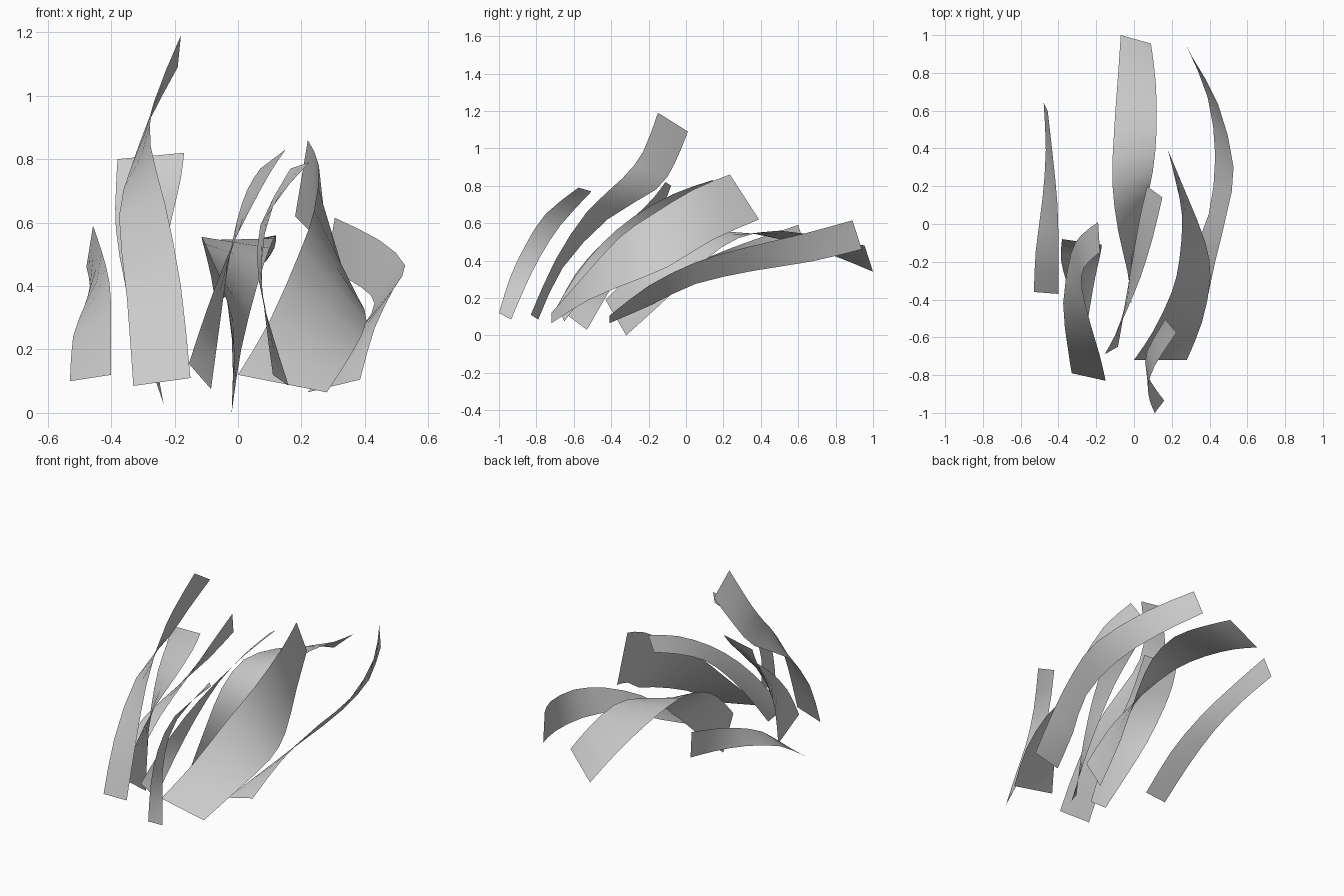
import bpy
import bmesh
from mathutils import Vector

STEPS_PER_SPAN = 2

default_cube = bpy.data.objects.get("Cube")
if default_cube:
    bpy.data.objects.remove(default_cube, do_unlink=True)

# One plain grey for every ribbon
grey = bpy.data.materials.new("light grey")
grey.use_nodes = True
grey_value = (.6, .6, .6, 1)
grey.diffuse_color = grey_value
grey.node_tree.nodes["Principled BSDF"].inputs["Base Color"].default_value = grey_value


def smooth_path(points):
    """Sample a smooth curve that passes through every control point."""
    points = [Vector(point) for point in points]
    before_first = points[0] * 2 - points[1]
    after_last = points[-1] * 2 - points[-2]
    padded = [before_first] + points + [after_last]
    path = []
    for before, start, end, after in zip(padded, padded[1:], padded[2:], padded[3:]):
        start_tangent = (end - before) / 2
        end_tangent = (after - start) / 2
        for step in range(STEPS_PER_SPAN):
            t = step / STEPS_PER_SPAN
            blend = t * t * (3 - 2 * t)
            path.append(start.lerp(end, blend)
                        + start_tangent * (t * (1 - t) ** 2)
                        - end_tangent * (t * t * (1 - t)))
    path.append(points[-1])
    return path


def ribbon(name, first_edge, second_edge):
    """Make a thin twisted blade stretched between two edge curves."""
    bm = bmesh.new()
    rows = []
    for first, second in zip(smooth_path(first_edge), smooth_path(second_edge)):
        middle = (first + second) / 2
        rows.append([bm.verts.new(corner) for corner in (first, middle, second)])
    for lower, upper in zip(rows, rows[1:]):
        for side in range(len(lower) - 1):
            bm.faces.new((lower[side], lower[side + 1], upper[side + 1], upper[side]))
    for face in bm.faces:
        face.smooth = True
    mesh = bpy.data.meshes.new(name)
    bm.to_mesh(mesh)
    bm.free()
    mesh.materials.append(grey)
    blade = bpy.data.objects.new(name, mesh)
    bpy.context.collection.objects.link(blade)


# Narrow blade on the far right
ribbon("outer_right_blade",
       [(-.53, -.36, .1), (-.52, -.14, .24), (-.485, .13, .335), (-.467, .39, .4), (-.478, .64, .46)],
       [(-.4, -.37, .12), (-.4, -.15, .29), (-.405, .1, .41), (-.43, .36, .51), (-.457, .6, .59)])

# Tallest blade, twisting a quarter turn towards its tip
ribbon("tall_blade",
       [(-.33, -.79, .085), (-.35, -.66, .36), (-.375, -.42, .62),
        (-.335, -.16, .78), (-.28, -.06, .92), (-.19, .01, 1.09)],
       [(-.15, -.83, .11), (-.18, -.7, .4), (-.23, -.53, .66),
        (-.275, -.34, .84), (-.265, -.23, .98), (-.18, -.15, 1.19)])

# Blade standing behind the tallest one
ribbon("rear_right_blade",
       [(-.235, -.53, .03), (-.3, -.42, .22), (-.355, -.31, .4),
        (-.385, -.2, .58), (-.385, -.12, .7), (-.38, -.08, .8)],
       [(-.26, -.69, .15), (-.255, -.59, .33), (-.235, -.45, .49),
        (-.205, -.28, .63), (-.18, -.17, .74), (-.17, -.11, .82)])

# Long central blade, arching over towards the back
ribbon("arching_blade",
       [(-.02, -.32, 0), (.01, -.1, .2), (.06, .1, .4), (.1, .28, .52),
        (.12, .5, .56), (.115, .75, .52), (.09, .955, .48)],
       [(-.01, -.43, .19), (-.035, -.25, .36), (-.085, -.03, .49), (-.115, .22, .555),
        (-.105, .5, .515), (-.085, .78, .43), (-.07, 1, .34)])

# Slim blade in the middle
ribbon("slim_middle_blade",
       [(-.155, -.69, .155), (-.1, -.59, .32), (-.035, -.45, .49),
        (.035, -.28, .635), (.1, -.07, .755), (.15, .14, .83)],
       [(-.085, -.65, .075), (-.06, -.51, .26), (-.035, -.35, .44),
        (-.005, -.17, .6), (.03, .03, .705), (.07, .2, .77)])

# Slim blade at the very front
ribbon("slim_front_blade",
       [(.11, -1, .12), (.085, -.94, .31), (.075, -.86, .48), (.11, -.75, .65), (.225, -.575, .79)],
       [(.16, -.935, .085), (.105, -.86, .26), (.065, -.78, .42), (.07, -.67, .59), (.165, -.505, .77)])

# Widest blade
ribbon("wide_blade",
       [(0, -.72, .12), (.1, -.57, .29), (.2, -.36, .52),
        (.24, -.19, .64), (.255, .04, .78), (.22, .235, .86)],
       [(.28, -.72, .065), (.36, -.52, .19), (.405, -.28, .29),
        (.375, -.09, .37), (.285, .14, .51), (.18, .39, .62)])

# Long blade on the far left, curling inwards
ribbon("outer_left_blade",
       [(.22, -.41, .065), (.3, -.18, .165), (.395, .05, .275),
        (.43, .36, .345), (.39, .67, .395), (.28, .94, .46)],
       [(.385, -.41, .105), (.43, -.2, .265), (.49, .05, .39),
        (.527, .3, .465), (.445, .635, .545), (.305, .89, .615)])
